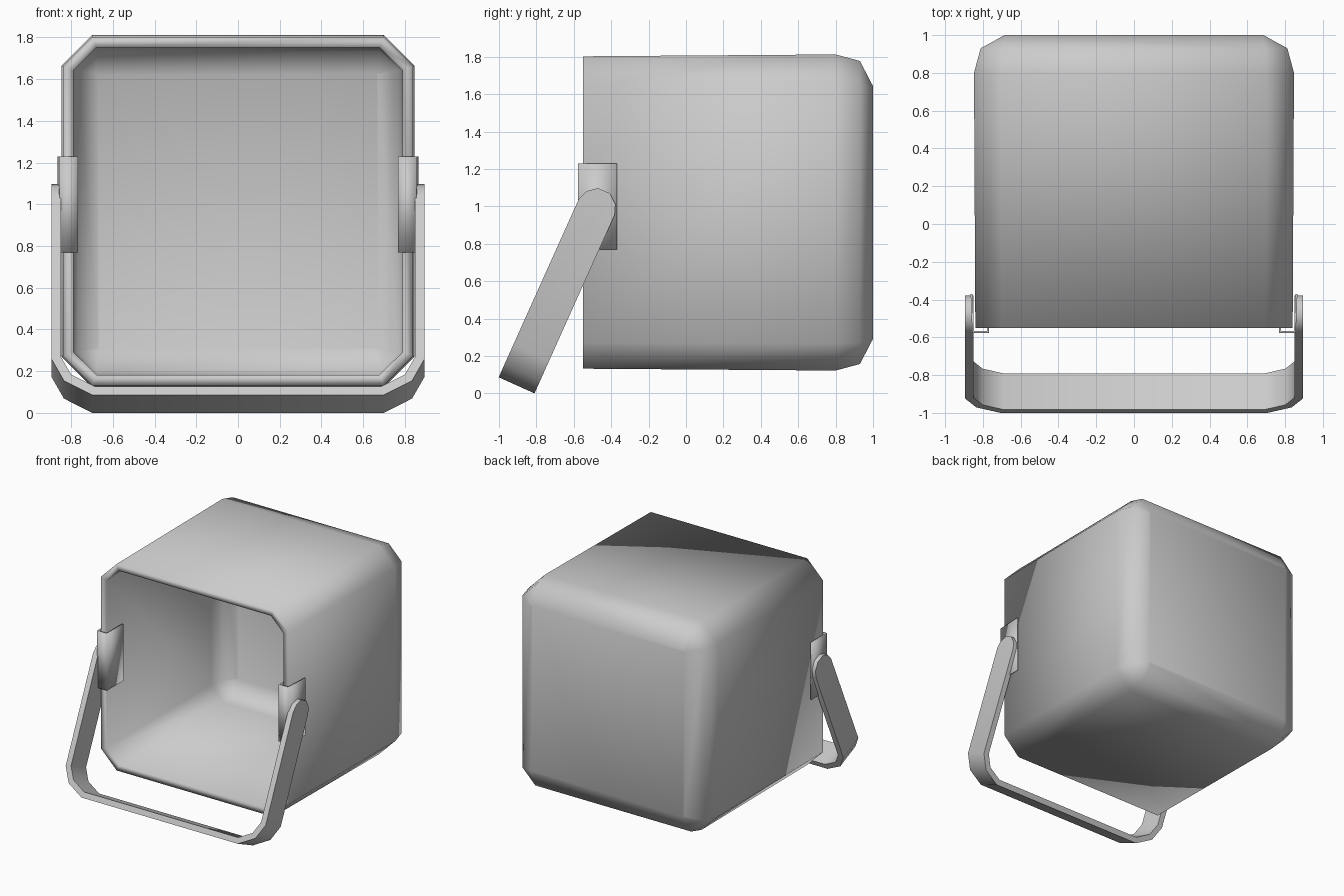
import bpy
from math import radians, sin, cos

if "Cube" in bpy.data.objects:
    bpy.data.objects.remove(bpy.data.objects["Cube"])


def make(name, verts, faces, thickness, offset, smooth_angle=None):
    me = bpy.data.meshes.new(name)
    me.from_pydata(verts, [], faces)
    ob = bpy.data.objects.new(name, me)
    bpy.context.collection.objects.link(ob)
    mod = ob.modifiers.new("thickness", 'SOLIDIFY')
    mod.thickness = thickness
    mod.offset = offset
    mod.use_even_offset = True
    bpy.ops.object.select_all(action='DESELECT')
    ob.select_set(True)
    bpy.context.view_layer.objects.active = ob
    bpy.ops.object.modifier_apply(modifier=mod.name)
    if smooth_angle is None:
        bpy.ops.object.shade_smooth()
    else:
        bpy.ops.object.shade_smooth_by_angle(angle=radians(smooth_angle))
    return ob


# Bin shell: chamfered square rings lofted front to back, closed at the back
def ring(y, hx, hz, c):
    pts = [(hx, -hz + c), (hx, hz - c), (hx - c, hz), (-hx + c, hz),
           (-hx, hz - c), (-hx, -hz + c), (-hx + c, -hz), (hx - c, -hz)]
    return [(x, y, 0.967 + z) for x, z in pts]


rings = [(-0.55, 0.84, 0.835, 0.14), (0.8, 0.847, 0.845, 0.147),
         (0.93, 0.812, 0.81, 0.115), (1.0, 0.685, 0.675, 0.012)]
verts = [p for r in rings for p in ring(*r)]
faces = []
for k in range(len(rings) - 1):
    for i in range(8):
        j = (i + 1) % 8
        faces.append((k * 8 + i, k * 8 + 8 + i, k * 8 + 8 + j, k * 8 + j))
last = (len(rings) - 1) * 8
faces.append([last + i for i in reversed(range(8))])
make("bin_shell", verts, faces, 0.05, -1)

# Handle: tilted U strap with rounded arm ends
TILT = radians(24.2)
WIDTH = 0.21


def strap(x, w, s):
    return (x, -0.81 + sin(TILT) * s - cos(TILT) * w, cos(TILT) * s + sin(TILT) * w)


half = [(0.7, 0), (0.835, 0.075), (0.895, 0.19)]
path = [(-x, s) for x, s in reversed(half)] + half
n = len(path)
verts = [strap(x, w, s) for w in (0, WIDTH) for x, s in path]
faces = [(i, i + 1, n + i + 1, n + i) for i in range(n - 1)]
arc = [(0, 1.045), (0.02, 1.10), (0.07, 1.14), (0.14, 1.14), (0.19, 1.10), (WIDTH, 1.045)]
for side in (1, -1):
    start = len(verts)
    verts += [strap(side * 0.895, w, s) for w, s in arc]
    tip = list(range(start, start + len(arc)))
    faces.append([n - 1] + tip + [2 * n - 1] if side > 0 else [0, n] + tip[::-1])
make("handle", verts, faces, 0.045, -1, 40)

# Hinge clips: U-shaped sheets wrapped over the side rims
profile = [(0.86, -0.37), (0.852, -0.572), (0.772, -0.572), (0.772, -0.37)]
for side, label in ((1, "right"), (-1, "left")):
    verts = [(side * x, y, z) for z in (0.77, 1.23) for x, y in profile]
    faces = [(i, i + 1, i + 5, i + 4)[::-side] for i in range(3)]
    make("hinge_clip_" + label, verts, faces, 0.01, 0)
